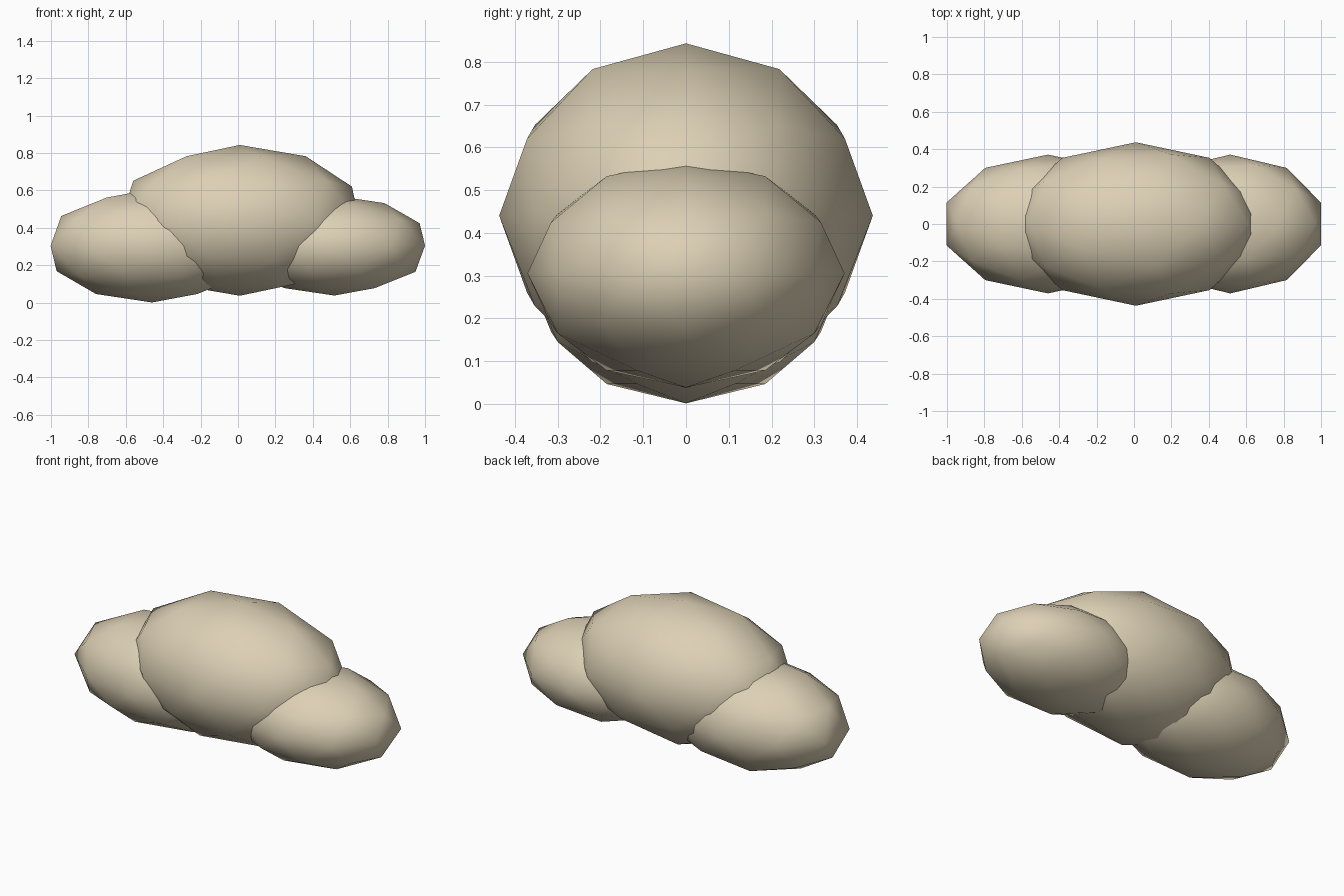
import bpy

# Remove the default cube
cube = bpy.data.objects.get("Cube")
if cube:
    bpy.data.objects.remove(cube, do_unlink=True)

# Single warm cream colour
CREAM = (0.72, 0.63, 0.46, 1.0)
cream = bpy.data.materials.new("warm cream")
cream.use_nodes = True
cream.diffuse_color = CREAM
shader = cream.node_tree.nodes["Principled BSDF"]
shader.inputs["Base Color"].default_value = CREAM
shader.inputs["Roughness"].default_value = 0.9


def puff(name, centre, radii):
    """Smooth-shaded, low-poly stretched sphere."""
    bpy.ops.mesh.primitive_ico_sphere_add(subdivisions=2, radius=1, location=centre)
    obj = bpy.context.object
    obj.name = obj.data.name = name
    obj.scale = radii
    bpy.ops.object.transform_apply(location=False, rotation=False, scale=True)
    bpy.ops.object.shade_smooth()
    obj.data.materials.append(cream)
    return obj


# Large middle puff flanked by two smaller, lower ones
puff("middle_puff", (0.01, 0, 0.44), (0.67, 0.437, 0.403))
puff("right_puff", (-0.46, 0, 0.304), (0.57, 0.371, 0.303))
puff("left_puff", (0.515, 0, 0.305), (0.51, 0.371, 0.267))
